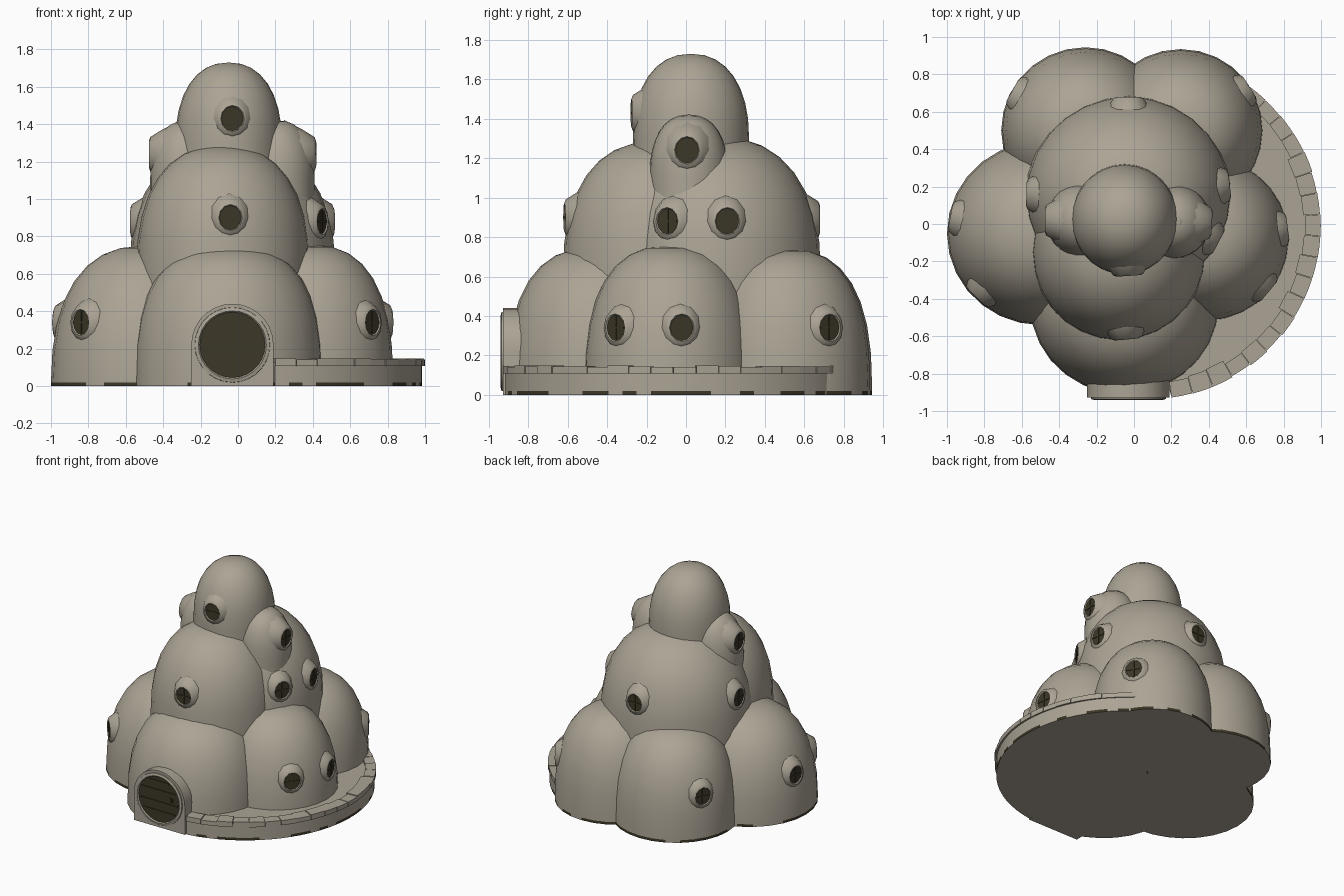
import bpy, bmesh, math, random
from mathutils import Matrix, Vector

if "Cube" in bpy.data.objects:
    bpy.data.objects.remove(bpy.data.objects["Cube"])
random.seed(4)

def material(name, rgb):
    m = bpy.data.materials.new(name)
    m.diffuse_color = (*rgb, 1)
    m.use_nodes = True
    m.node_tree.nodes["Principled BSDF"].inputs["Base Color"].default_value = m.diffuse_color
    return m

CLAY = material("clay_beige", (0.41, 0.37, 0.30))
DARK = material("dark_brown", (0.045, 0.038, 0.020))
MATS = [CLAY, DARK]

def finish(bm, name, angle=50):
    bmesh.ops.recalc_face_normals(bm, faces=bm.faces[:])
    me = bpy.data.meshes.new(name)
    bm.to_mesh(me)
    bm.free()
    ob = bpy.data.objects.new(name, me)
    bpy.context.collection.objects.link(ob)
    for m in MATS:
        me.materials.append(m)
    bpy.context.view_layer.objects.active = ob
    bpy.ops.object.select_all(action='DESELECT')
    ob.select_set(True)
    bpy.ops.object.shade_smooth_by_angle(angle=math.radians(angle))
    return ob

def soil():
    """Patchy dark soil along the foot."""
    return 1 if random.random() < 0.75 else 0

def lathe(bm, profile, n, mat, sx=1.0, sy=1.0):
    """Spin (radius, height, material) points around local z; material None means patchy soil."""
    rings = []
    for r, h, _ in profile:
        if r < 1e-4:
            rings.append([bm.verts.new(mat @ Vector((0, 0, h)))])
        else:
            rings.append([bm.verts.new(mat @ Vector((r * sx * math.cos(2 * math.pi * i / n),
                         r * sy * math.sin(2 * math.pi * i / n), h))) for i in range(n)])
    for k in range(len(rings) - 1):
        a, b = rings[k], rings[k + 1]
        for i in range(n):
            j = (i + 1) % n
            f = [a[i], a[j], b[0]] if len(b) == 1 else [a[i], a[j], b[j], b[i]]
            idx = profile[k][2]
            bm.faces.new(f).material_index = soil() if idx is None else idx
    bm.faces.new(rings[0][::-1])

def box(bm, mat, size, idx):
    r = bmesh.ops.create_cube(bm, size=1, matrix=mat @ Matrix.Diagonal((*size, 1)))
    for v in r['verts']:
        for f in v.link_faces:
            f.material_index = idx

# name: centre x, centre y, radius x, radius y, skirt bottom, spring height, top, boxiness
DOMES = {
    "front_dome": (-0.05, -0.43, 0.505, 0.48, 0, 0, 0.75, 2.65),
    "left_dome": (-0.50, -0.05, 0.50, 0.49, 0, 0, 0.75, 2.4),
    "right_dome": (0.38, -0.08, 0.45, 0.44, 0, 0, 0.755, 2.55),
    "back_left_dome": (-0.26, 0.50, 0.45, 0.445, 0, 0, 0.74, 2.6),
    "back_right_dome": (0.25, 0.50, 0.44, 0.435, 0, 0, 0.74, 2.6),
    "middle_front_dome": (-0.08, -0.15, 0.465, 0.475, 0.45, 0.60, 1.285, 2.4),
    "middle_back_dome": (-0.03, 0.15, 0.55, 0.535, 0.45, 0.60, 1.31, 2.35),
    "upper_right_dome": (0.21, 0.015, 0.20, 0.20, 0.95, 1.10, 1.42, 2.35),
    "upper_left_dome": (-0.27, 0.02, 0.20, 0.20, 0.95, 1.10, 1.42, 2.35),
    "top_dome": (-0.05, 0.025, 0.285, 0.295, 1.15, 1.30, 1.73, 2.25),
}

# Domes: rounded profile, patchy soil strip at the foot of the lower ones
for name, (cx, cy, rx, ry, z0, zs, zt, e) in DOMES.items():
    ground = z0 == 0
    prof = [(1, z0, None if ground else 0)]
    prof.append((1, 0.02 if ground else zs, 0))
    for k in range(1, 9):
        a = math.pi / 2 * k / 8
        r = math.cos(a) ** (2 / e) if k < 8 else 0
        prof.append((r, zs + (zt - zs) * math.sin(a) ** (2 / e), 0))
    bm = bmesh.new()
    lathe(bm, prof, 28, Matrix.Translation((cx, cy, 0)), rx, ry)
    finish(bm, name, 60)

# Windows: (dome, point it faces towards, height)
WINDOWS = [
    ("left_dome", -0.83, -0.38, 0.34), ("left_dome", -0.98, 0.04, 0.34),
    ("right_dome", 0.71, -0.35, 0.34), ("right_dome", 0.83, -0.02, 0.34),
    ("back_right_dome", 0.60, 0.72, 0.34), ("back_left_dome", -0.64, 0.71, 0.34),
    ("middle_front_dome", -0.04, -0.62, 0.90), ("middle_back_dome", 0.40, -0.07, 0.88),
    ("middle_back_dome", 0.51, 0.21, 0.88), ("middle_back_dome", -0.57, 0.16, 0.88),
    ("middle_back_dome", -0.03, 0.68, 0.89), ("upper_right_dome", 0.42, 0.005, 1.24),
    ("upper_left_dome", -0.47, 0.02, 1.24), ("top_dome", -0.03, -0.27, 1.43),
]

def facing(x, y, z, ang):
    """Frame with local z pointing outward along ang and local y pointing up."""
    out = Vector((math.cos(ang), math.sin(ang), 0))
    up = Vector((0, 0, 1))
    m = Matrix((up.cross(out), up, out)).transposed().to_4x4()
    m.translation = (x, y, z)
    return m

for dome, tx, ty, z in WINDOWS:
    cx, cy, rx, ry, z0, zs, zt, e = DOMES[dome]
    ang = math.atan2((ty - cy) / ry, (tx - cx) / rx)
    t = max(z - 0.065 - zs, 0) / (zt - zs)
    r = (1 - t ** e) ** (1 / e)
    m = facing(cx + rx * r * math.cos(ang), cy + ry * r * math.sin(ang), z, ang)
    bm = bmesh.new()
    # soft plaster surround, then the dark pane set into it
    lathe(bm, [(0.175, -0.16, 0), (0.125, -0.06, 0), (0.088, 0.002, 0), (0.068, 0.010, 0),
               (0.063, 0.003, 1), (0, 0.003, 1)], 12, m, 0.93, 1.04)
    for s in ((0.009, 0.12, 0.016), (0.11, 0.009, 0.016)):
        box(bm, m, s, 1)
    finish(bm, "window", 50)

# Door surround: flat arch block
bm = bmesh.new()
dx, dz, R = -0.03, 0.22, 0.22
arch = [(dx - R, 0), (dx + R, 0)] + [(dx + R * math.cos(math.pi * i / 14),
        dz + R * math.sin(math.pi * i / 14)) for i in range(15)]
f = bm.faces.new([bm.verts.new((x, -0.928, z)) for x, z in arch])
ext = bmesh.ops.extrude_face_region(bm, geom=[f])
bmesh.ops.translate(bm, vec=(0, 0.33, 0), verts=[v for v in ext['geom'] if isinstance(v, bmesh.types.BMVert)])
finish(bm, "door_surround", 35)

# Round door with raised rim, horizontal planks and a handle
bm = bmesh.new()
m = facing(dx, -0.93, dz, -math.pi / 2)
lathe(bm, [(0.205, -0.03, 0), (0.20, 0.006, 0), (0.182, 0.011, 0), (0.175, 0.003, 1), (0, 0.003, 1)], 28, m)
for zz in (-0.09, -0.02, 0.07, 0.14):
    w = 2 * math.sqrt(0.165 ** 2 - zz ** 2)
    box(bm, m @ Matrix.Translation((0, zz, 0.004)), (w, 0.012, 0.009), 1)
box(bm, m @ Matrix.Translation((0.11, 0.02, 0.005)), (0.02, 0.03, 0.012), 1)
finish(bm, "round_door", 35)

# Terrace: solid sector under a curved stone kerb
TC, A0, A1 = Vector((0.07, -0.01, 0)), math.radians(-82), math.radians(61)

def polar(r, a, z):
    return TC + Vector((r * math.cos(a), r * math.sin(a), z))

bm = bmesh.new()
rows = []
N = 30
for z in (0, 0.02, 0.125):
    pts = [polar(0.915, A0 + (A1 - A0) * i / N, z) for i in range(N + 1)]
    pts.append(TC + Vector((-0.1, 0.0, z)))
    rows.append([bm.verts.new(p) for p in pts])
for k in range(2):
    for i in range(N + 2):
        j = (i + 1) % (N + 2)
        f = bm.faces.new((rows[k][i], rows[k][j], rows[k + 1][j], rows[k + 1][i]))
        f.material_index = soil() if k == 0 else 0
bm.faces.new(rows[0][::-1])
bm.faces.new(rows[2])
finish(bm, "terrace", 35)

# Kerb stones: slightly uneven wedge blocks
bm = bmesh.new()
STONES = 20
for s in range(STONES):
    a, b = (A0 + (A1 - A0) * (s + q) / STONES for q in (0.01, 0.99))
    ro, ri = 0.928 + random.uniform(-0.006, 0.002), 0.84 + random.uniform(-0.012, 0.012)
    top = 0.145 + random.uniform(-0.004, 0.004)
    vs = [[bm.verts.new(polar(r, t, z)) for r, t in
           ((ri, a), (ro, a), (ro, (a + b) / 2), (ro, b), (ri, b))] for z in (0.108, top)]
    for i in range(5):
        j = (i + 1) % 5
        bm.faces.new((vs[0][i], vs[0][j], vs[1][j], vs[1][i]))
    bm.faces.new(vs[0][::-1])
    bm.faces.new(vs[1])
finish(bm, "kerb_stones", 20)
